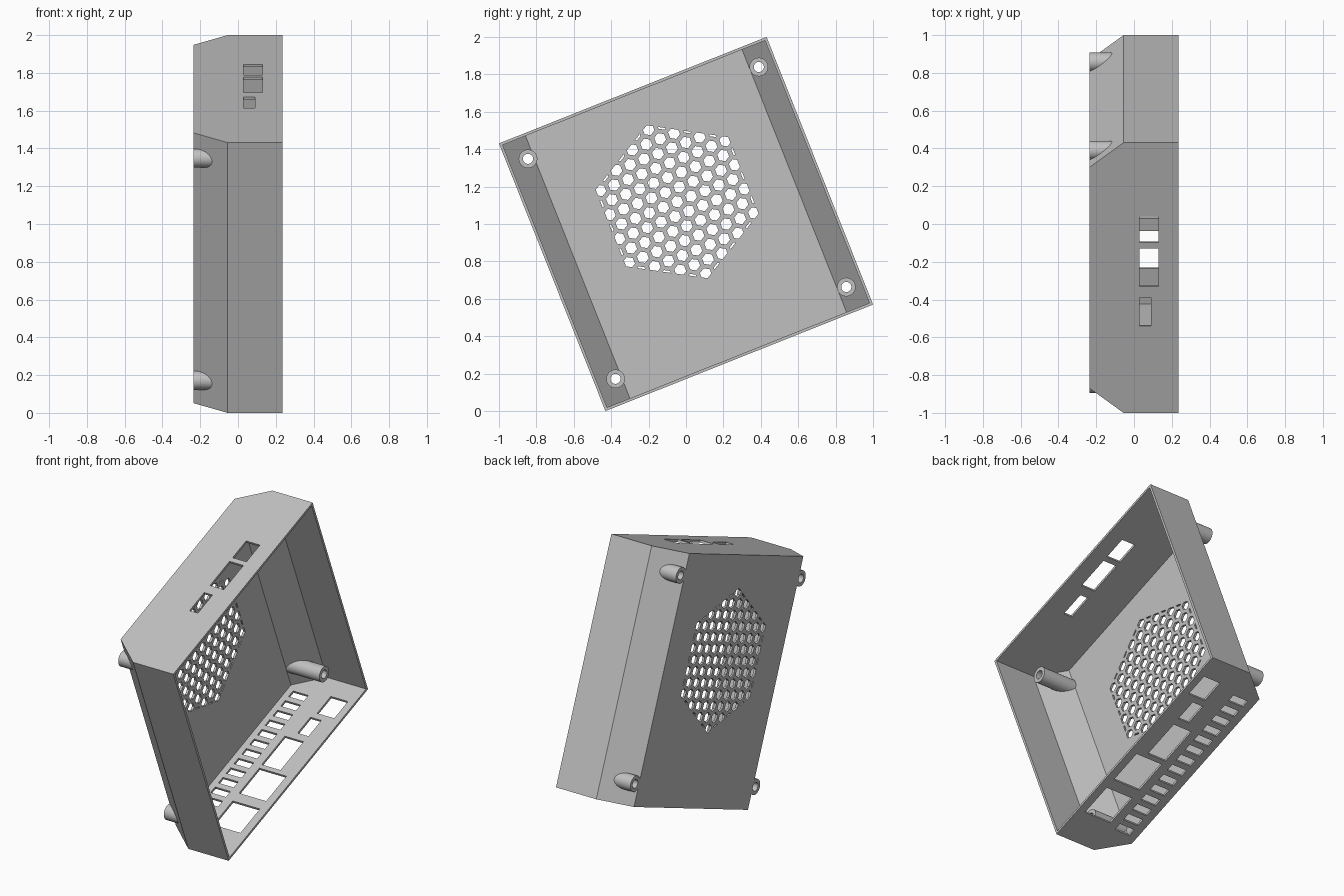
import bpy, bmesh, math
from mathutils import Matrix, Vector

cube = bpy.data.objects.get("Cube")
if cube:
    bpy.data.objects.remove(cube)

HALF, DEPTH, WALL = 0.77, 0.235, 0.015
TILT = Matrix.Translation((0, 0, 1)) @ Matrix.Rotation(math.radians(21.7), 4, 'X')

grey = bpy.data.materials.new("plain grey")
grey.use_nodes = True
grey.diffuse_color = (0.53, 0.53, 0.53, 1)
grey.node_tree.nodes["Principled BSDF"].inputs["Base Color"].default_value = grey.diffuse_color


def make(name, bm):
    bmesh.ops.recalc_face_normals(bm, faces=bm.faces)
    mesh = bpy.data.meshes.new(name)
    bm.to_mesh(mesh)
    bm.free()
    mesh.materials.append(grey)
    obj = bpy.data.objects.new(name, mesh)
    bpy.context.collection.objects.link(obj)
    return obj


def extrude(bm, points, along):
    """Add a closed prism from a loop of points."""
    face = bm.faces.new([bm.verts.new(p) for p in points])
    new = bmesh.ops.extrude_face_region(bm, geom=[face], use_keep_orig=True)["geom"]
    moved = [v for v in new if isinstance(v, bmesh.types.BMVert)]
    bmesh.ops.translate(bm, verts=moved, vec=along)


def box(bm, x0, x1, y0, y1, z0, z1):
    extrude(bm, [(x0, y0, z0), (x1, y0, z0), (x1, y1, z0), (x0, y1, z0)], (0, 0, z1 - z0))


def ring(x, y, z, radius, count, turn=0):
    """Loop of points around the x axis direction."""
    angles = [turn + math.tau * i / count for i in range(count)]
    return [Vector((x, y + radius * math.cos(a), z + radius * math.sin(a))) for a in angles]


def boolean(obj, cutter, operation):
    cutter.hide_render = True
    mod = obj.modifiers.new("cut", 'BOOLEAN')
    mod.operation, mod.solver, mod.object = operation, 'EXACT', cutter
    bpy.context.view_layer.objects.active = obj
    bpy.ops.object.modifier_apply(modifier=mod.name)
    bpy.data.objects.remove(cutter)


def tray(name, half, floor, inset, shoulder, rim, height):
    """Prism with two chamfered long edges, open direction +x."""
    side = [(rim, half), (shoulder, half), (floor, inset)]
    loop = side + [(x, -y) for x, y in reversed(side)]
    bm = bmesh.new()
    extrude(bm, [(x, y, -height) for x, y in loop], (0, 0, 2 * height))
    return make(name, bm)


# Chamfered shell, open on one side
case = tray("case", HALF, -DEPTH, 0.63, -0.055, DEPTH, HALF)
inside = tray("inside_cutter", HALF - WALL, -DEPTH + WALL, 0.623, -0.05, 0.4, HALF - WALL)
boolean(case, inside, 'DIFFERENCE')

# Port openings and vent slots in the two end walls
ports = bmesh.new()
for x0, x1, y0, y1 in [(0.03, 0.13, 0.20, 0.35), (0.03, 0.13, -0.05, 0.167),
                       (0.03, 0.09, -0.275, -0.113)]:
    box(ports, x0, x1, y0, y1, 0.7, 0.85)
for x0, x1, y0, y1 in [(0.065, 0.188, 0.475, 0.626), (0.045, 0.123, 0.29, 0.432),
                       (-0.015, 0.12, -0.015, 0.24), (-0.012, 0.183, -0.27, -0.046),
                       (-0.012, 0.183, -0.555, -0.34)]:
    box(ports, x0, x1, y0, y1, -0.85, -0.7)
for i in range(14):
    y = -0.56 + i * 1.12 / 13
    box(ports, -0.18, -0.07, y - 0.025, y + 0.025, -0.85, -0.7)
boolean(case, make("port_cutter", ports), 'DIFFERENCE')

# Honeycomb grille, trimmed to a large hexagon
PITCH, GRILLE_Z = 0.08, 0.128
cells = bmesh.new()
for row in range(-7, 8):
    for col in range(-7, 8):
        y = (col + 0.5 * (row % 2)) * PITCH
        z = row * PITCH * math.sqrt(0.75)
        if math.hypot(y, z) < 0.47:
            extrude(cells, ring(-0.3, y, z + GRILLE_Z, 0.0325, 6, math.pi / 6), (0.15, 0, 0))
grille = make("grille_cutter", cells)
outline = bmesh.new()
extrude(outline, ring(-0.28, 0, GRILLE_Z, 0.44, 6, math.pi / 6), (0.11, 0, 0))
boolean(grille, make("outline_cutter", outline), 'INTERSECT')
boolean(case, grille, 'DIFFERENCE')

# Screw posts: hollow tubes passing through the chamfers
spots = [(y + 0.008, z + 0.003) for y in (-0.664, 0.664) for z in (-0.633, 0.633)]
bores = bmesh.new()
for y, z in spots:
    extrude(bores, ring(-0.3, y, z, 0.04, 32), (0.3, 0, 0))
boolean(case, make("bore_cutter", bores), 'DIFFERENCE')

posts = []
for number, (y, z) in enumerate(spots, 1):
    bm = bmesh.new()
    loops = [[bm.verts.new(p) for p in ring(x, y, z, r, 32)]
             for x, r in [(-DEPTH, 0.05), (0.02, 0.05), (0.02, 0.027), (-DEPTH, 0.027)]]
    for a, b in zip(loops, loops[1:] + loops[:1]):
        for i in range(32):
            j = (i + 1) % 32
            bm.faces.new((a[i], a[j], b[j], b[i]))
    posts.append(make(f"screw_post_{number}", bm))

# Smooth the tubes and tilt everything onto one corner
bpy.ops.object.select_all(action='DESELECT')
for post in posts:
    post.select_set(True)
bpy.context.view_layer.objects.active = posts[0]
bpy.ops.object.shade_smooth_by_angle(angle=math.radians(30))
for obj in posts + [case]:
    obj.matrix_world = TILT
